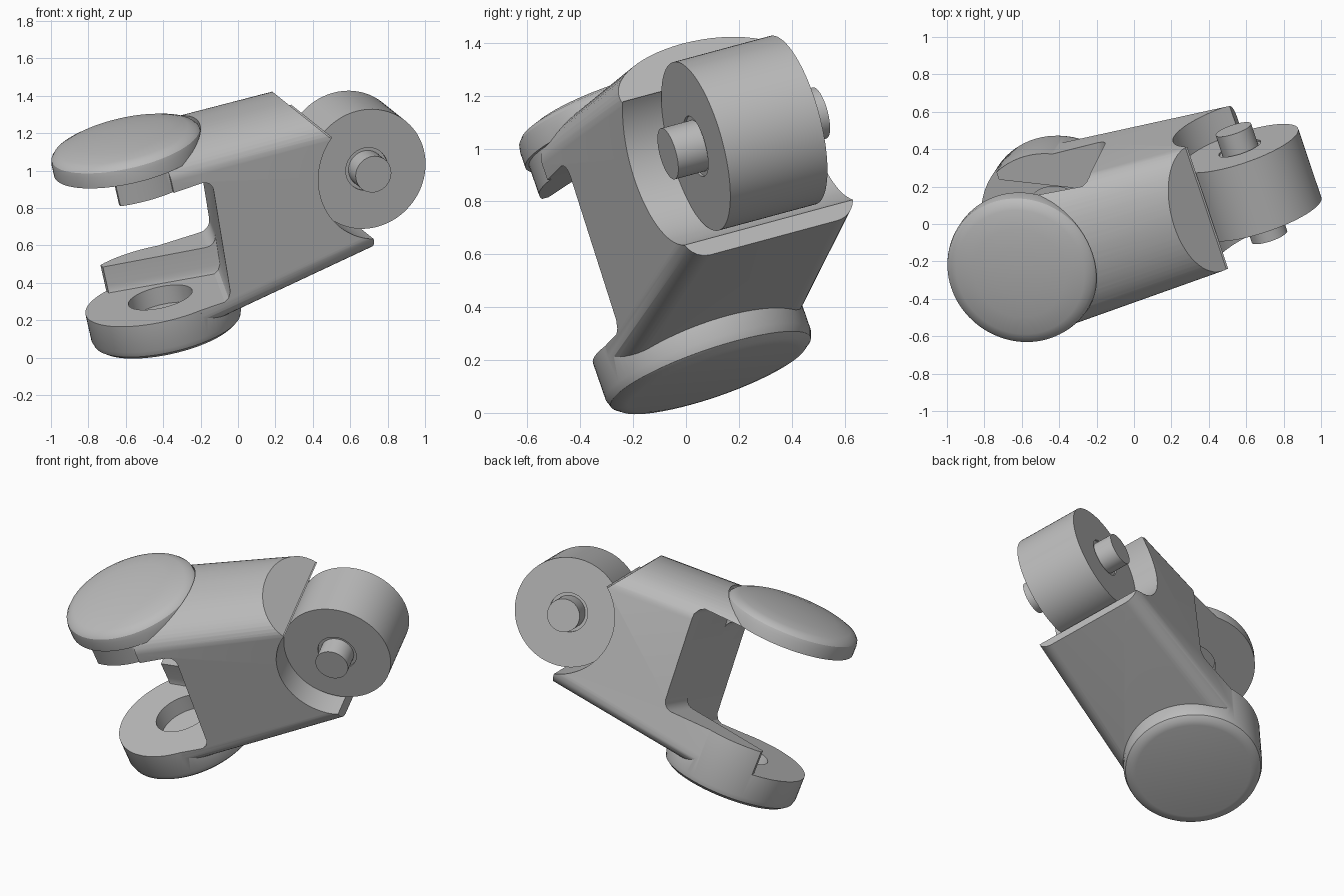
import bpy, bmesh, math
from mathutils import Matrix, Vector

if "Cube" in bpy.data.objects:
    bpy.data.objects.remove(bpy.data.objects["Cube"], do_unlink=True)

# Tilted working frame: u runs jaw to roller, v runs to the back, w runs up the jaw axis
up = Vector((-0.21, -0.32, 0.925)).normalized()
back = Vector((-0.309, 0.918, 0.248))
back = (back - up * back.dot(up)).normalized()
along = back.cross(up)
FRAME = Matrix((along, back, up)).transposed().to_4x4()
FRAME.translation = (-0.38, 0.09, 0.165)

grey = bpy.data.materials.new("plain grey")
grey.use_nodes = True
grey.diffuse_color = (0.5, 0.5, 0.5, 1)
grey.node_tree.nodes["Principled BSDF"].inputs["Base Color"].default_value = (0.5, 0.5, 0.5, 1)


def loft(name, rings):
    """Skin equal-length rings of points and cap both ends."""
    bm = bmesh.new()
    loops = [[bm.verts.new(p) for p in ring] for ring in rings]
    n = len(loops[0])
    for lo, hi in zip(loops, loops[1:]):
        for i in range(n):
            j = (i + 1) % n
            bm.faces.new((lo[i], lo[j], hi[j], hi[i]))
    bm.faces.new(loops[0])
    bm.faces.new(loops[-1])
    bmesh.ops.recalc_face_normals(bm, faces=bm.faces)
    mesh = bpy.data.meshes.new(name)
    bm.to_mesh(mesh)
    bm.free()
    mesh.materials.append(grey)
    ob = bpy.data.objects.new(name, mesh)
    bpy.context.collection.objects.link(ob)
    return ob


def circle(r, n=96):
    return [(r * math.cos(2 * math.pi * i / n), r * math.sin(2 * math.pi * i / n)) for i in range(n)]


def disc(name, profile):
    """Turned part about the w axis from (radius, height) pairs."""
    return loft(name, [[(x, y, h) for x, y in circle(r)] for r, h in profile])


def roller_part(name, profile, centre=1.225):
    """Turned part about the roller axis from (radius, offset) pairs."""
    return loft(name, [[(centre + x, 0.04 + h, 0.572 + z) for x, z in circle(r)] for r, h in profile])


def section(u):
    """Body cross-section: domed top, sides tapering at the front, rounded lower corners."""
    front, rear = 0.406 - 0.078 * u, 0.385
    half, mid = (front + rear) / 2, (rear - front) / 2
    top, shoulder, base = 1.095 - 0.055 * u, 0.92 - 0.07 * u, 0.045 + 0.11 * u
    pts = []
    for i in range(33):
        t = math.pi * i / 32
        pts.append((half * math.cos(t), shoulder + (top - shoulder) * math.sin(t)))
    r = 0.09
    for sign, start in ((-1, math.pi), (1, 1.5 * math.pi)):
        for i in range(9):
            t = start + math.pi / 2 * i / 8
            pts.append((sign * (half - r) + r * math.cos(t), base + r + r * math.sin(t)))
    return [(u, mid + v, w) for v, w in pts]


def finish(ob):
    ob.matrix_world = FRAME
    bpy.ops.object.select_all(action='DESELECT')
    ob.select_set(True)
    bpy.context.view_layer.objects.active = ob
    bpy.ops.object.shade_smooth_by_angle(angle=math.radians(28))


# Body with the two round jaw plates; the upper plate sits in a round seat
body = loft("forked_body", [section(0.1), section(1.14)])
seat = disc("seat_cutter", [(0.411, 1.0), (0.411, 1.3)])
lower = disc("lower_jaw", [(0.34, -0.035), (0.375, -0.029), (0.4, -0.01), (0.41, 0.02), (0.41, 0.32)])
upper = disc("upper_jaw", [(0.395, 0.85), (0.395, 0.97), (0.41, 0.97), (0.41, 1.03), (0.405, 1.055),
                           (0.39, 1.072), (0.35, 1.088), (0.25, 1.105), (0.13, 1.115), (0.03, 1.118)])


# Jaw opening: a slot with rounded inner corners, plus a step on opposite sides of each plate
def wall(v, w):
    return 0.385 + 0.21 * v + 0.06 * (w - 0.52)


def slot(v, low=0.32, high=0.85, r=0.06):
    pts = [(-1, v, low)]
    for start, mid in ((-90, low + r), (0, high - r)):
        for i in range(7):
            t = math.radians(start + 15 * i)
            w = mid + r * math.sin(t)
            pts.append((wall(v, w) - r + r * math.cos(t), v, w))
    return pts + [(-1, v, high)]


def step(s, w, inset):
    return [(-1, -s, w), (wall(-s, w) - inset, -s, w), (wall(0.1 * s, w) - inset, 0.1 * s, w),
            (-0.19, 0.32 * s, w), (-0.19, s, w), (-1, s, w)]


cutters = [
    loft("slot_cutter", [slot(-1), slot(1)]),
    loft("lower_step_cutter", [step(1, 0.17, 0.04), step(1, 0.185, 0.015), step(1, 0.215, 0), step(1, 0.45, 0)]),
    loft("upper_step_cutter", [step(-1, 0.7, 0), step(-1, 0.925, 0), step(-1, 0.955, 0.015), step(-1, 0.97, 0.04)]),
    disc("lower_pocket_cutter", [(0.175, 0.07), (0.175, 0.25)]),
    disc("upper_pocket_cutter", [(0.175, 0.9), (0.175, 1.03)]),
    # Round socket for the roller and the slanted cut above it
    roller_part("socket_cutter", [(0.36, -1), (0.36, 1)], centre=1.26),
    loft("slant_cutter", [[(u, v, w) for u, w in ((1.027, 0.855), (0.74, 1.247), (1.6, 1.247), (1.6, 0.855))]
                          for v in (-1, 1)]),
]
helpers = [(seat, 'DIFFERENCE'), (lower, 'UNION'), (upper, 'UNION')] + [(c, 'DIFFERENCE') for c in cutters]
for ob, kind in helpers:
    ob.hide_render = True
    mod = body.modifiers.new(ob.name, 'BOOLEAN')
    mod.operation, mod.object, mod.solver = kind, ob, 'EXACT'
bpy.context.view_layer.update()
shaped = bpy.data.meshes.new_from_object(body.evaluated_get(bpy.context.evaluated_depsgraph_get()))
body.modifiers.clear()
body.data = shaped
for ob, kind in helpers:
    bpy.data.objects.remove(ob, do_unlink=True)
finish(body)

# Roller with a very shallow recess around its pin
finish(roller_part("roller", [(0.118, -0.2), (0.118, -0.21), (0.33, -0.21),
                              (0.33, 0.19), (0.118, 0.19), (0.118, 0.18)]))
finish(roller_part("roller_pin", [(0.1, -0.325), (0.1, 0.3)]))
